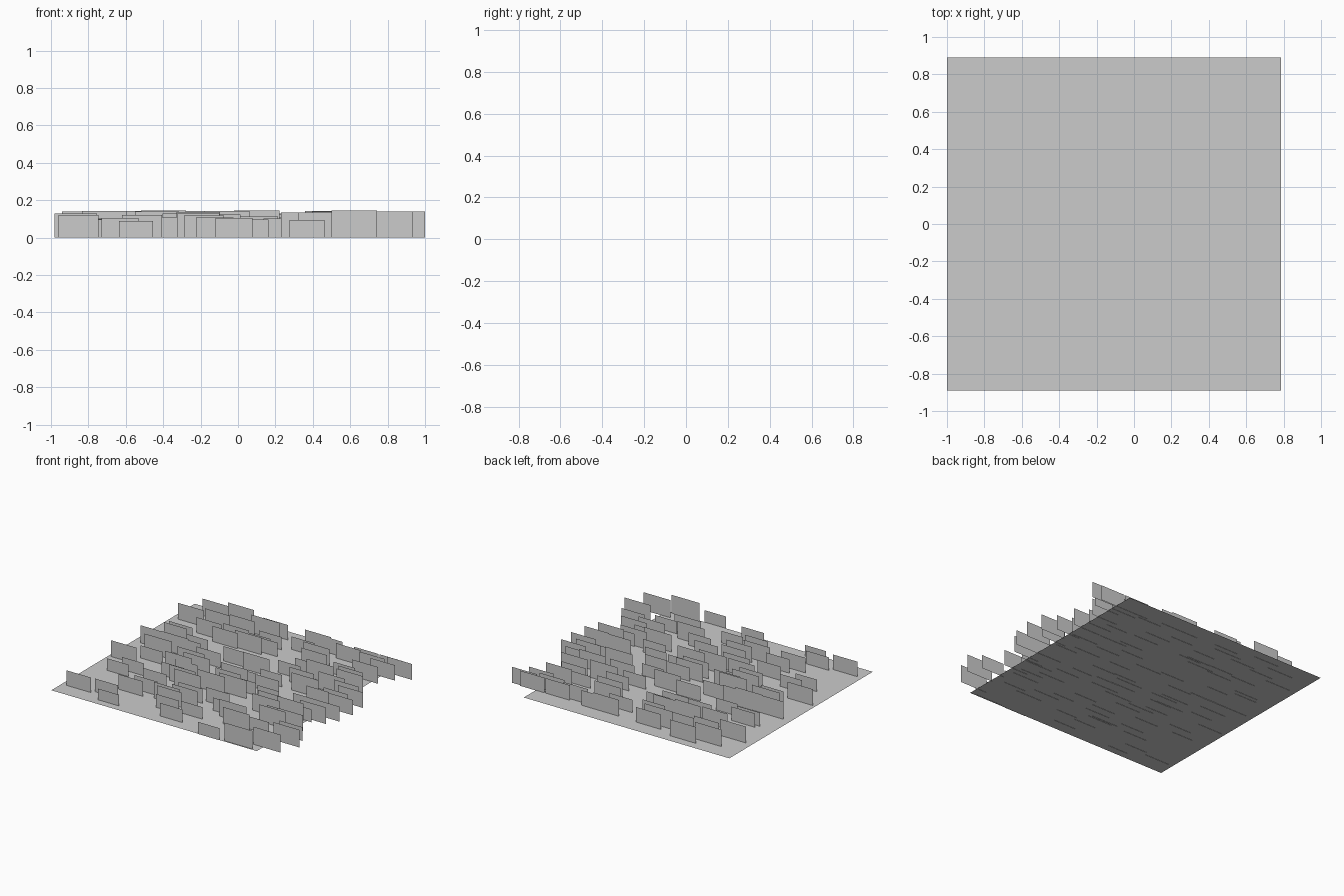
import bpy, bmesh, random

if "Cube" in bpy.data.objects:
    bpy.data.objects.remove(bpy.data.objects["Cube"])

random.seed(7)


def quad(bm, pts):
    bm.faces.new([bm.verts.new(p) for p in pts])


def make_object(name, bm):
    mesh = bpy.data.meshes.new(name)
    bm.to_mesh(mesh)
    bm.free()
    obj = bpy.data.objects.new(name, mesh)
    bpy.context.collection.objects.link(obj)
    return obj


X0, X1, Y = -1.0, 0.787, 0.89

# flat soil sheet, a hair above the card bottoms
bm = bmesh.new()
quad(bm, [(X0, -Y, .002), (X1, -Y, .002), (X1, Y, .002), (X0, Y, .002)])
make_object("soil_sheet", bm)

# upright cards around the rim: left edge x, y, height
rim = [(-.96, -.76, .12), (-.635, -.83, .09), (-.62, -.60, .12), (-.73, -.73, .105),
       (-.98, -.18, .13), (-.94, .13, .14), (-.85, .13, .125), (-.95, .61, .13),
       (-.84, .76, .135), (-.66, .82, .13), (-.32, .77, .12), (.05, .76, .13),
       (.16, .76, .12), (-.12, -.80, .105), (.275, -.89, .095), (.50, -.88, .145),
       (.70, -.81, .14), (.71, .74, .12), (.785, .73, .125), (.785, 0, .12),
       (.70, -.23, .13), (.49, .74, .12)]
cards = list(rim)

# scattered cards over the interior, one per jittered cell, with bare patches
NX, NY = 8, 11
for i in range(NX):
    for j in range(NY):
        x = -.88 + (i + random.random()) * (X1 + .88) / NX
        y = -.72 + (j + random.random()) * 1.46 / NY
        h = random.uniform(.095, .145)
        clearing = -.22 < x < .12 and .24 < y < .42
        bare_corner = x < -.65 and y < -.4
        if not (clearing or bare_corner):
            cards.append((x, y, h))

bm = bmesh.new()
for x, y, h in cards:
    right = min(x + .08 + 1.12 * h, 1.0)
    quad(bm, [(x, y, 0), (right, y, 0), (right, y, h), (x, y, h)])
make_object("grass_cards", bm)
